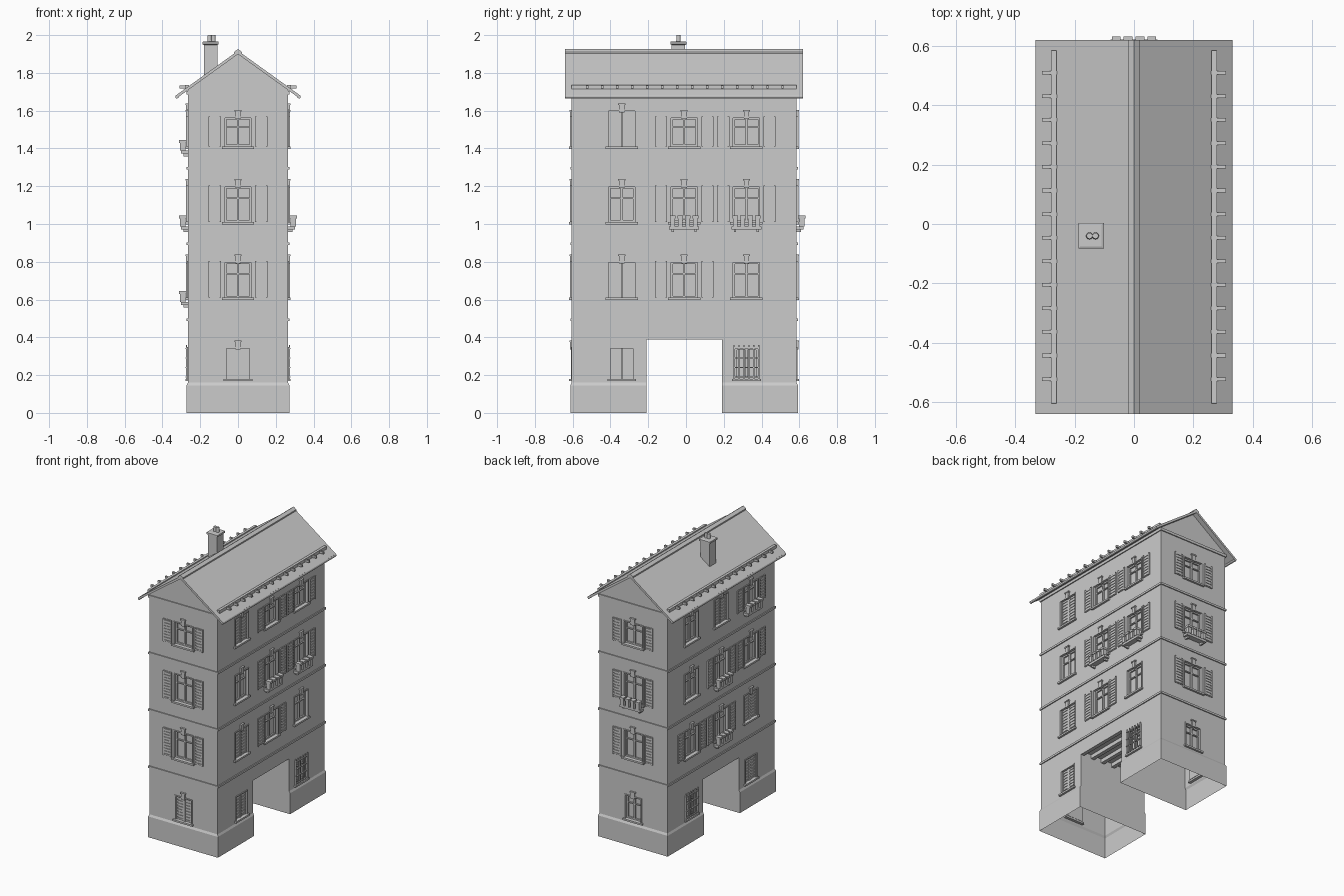
import bpy, bmesh, math
from mathutils import Matrix, Vector

if "Cube" in bpy.data.objects:
    bpy.data.objects.remove(bpy.data.objects["Cube"])

YC = -0.01                       # building centre in y
HX, HY = 0.265, 0.595            # wall half sizes
PASS = 0.20                      # passage half width


def finish(name, bm, smooth=False):
    bmesh.ops.recalc_face_normals(bm, faces=bm.faces)
    me = bpy.data.meshes.new(name)
    bm.to_mesh(me)
    bm.free()
    ob = bpy.data.objects.new(name, me)
    bpy.context.collection.objects.link(ob)
    for p in me.polygons:
        p.use_smooth = smooth
    return ob


def box(bm, M, u, d, z):
    """Box from ranges: u along the wall, d outward, z up."""
    c = Vector(((u[0] + u[1]) / 2, -(d[0] + d[1]) / 2, (z[0] + z[1]) / 2))
    s = (abs(u[1] - u[0]), abs(d[1] - d[0]), abs(z[1] - z[0]))
    bmesh.ops.create_cube(bm, size=1, matrix=M @ Matrix.Translation(c) @ Matrix.Diagonal((*s, 1)))


def loft(bm, loops, caps=False):
    """Join rectangles (x0, x1, y0, y1, z) into a skin."""
    rings = [[bm.verts.new(p) for p in ((a, c, z), (b, c, z), (b, d, z), (a, d, z))]
             for a, b, c, d, z in loops]
    for r, s in zip(rings, rings[1:]):
        for i in range(4):
            bm.faces.new((r[i], r[i - 3], s[i - 3], s[i]))
    if caps:
        bm.faces.new(rings[0])
        bm.faces.new(rings[-1])


def extrude(bm, pts, vec):
    f = bm.faces.new([bm.verts.new(p) for p in pts])
    ext = bmesh.ops.extrude_face_region(bm, geom=[f], use_keep_orig=True)
    bmesh.ops.translate(bm, vec=vec, verts=[v for v in ext["geom"] if isinstance(v, bmesh.types.BMVert)])


def wall(turns):
    """Frame of a wall: front, right, back, left for 0..3 quarter turns."""
    off = HX if turns % 2 else HY
    return (Matrix.Translation((0, YC, 0)) @ Matrix.Rotation(turns * math.pi / 2, 4, 'Z')
            @ Matrix.Translation((0, -off, 0)))


surrounds, casements, shutters, pots, grilles, cutters = (bmesh.new() for _ in range(6))


def louvre(M, u0, u1, d0, z0, z1):
    """One louvred shutter leaf."""
    box(shutters, M, (u0, u1), (d0, d0 + 0.004), (z0, z1))
    for a, b in ((u0, u0 + 0.008), (u1 - 0.008, u1)):
        box(shutters, M, (a, b), (d0, d0 + 0.009), (z0, z1))
    n = round((z1 - z0) / 0.02)
    h = (z1 - z0) / n
    for i in range(n):
        box(shutters, M, (u0, u1), (d0, d0 + 0.008), (z0 + i * h + 0.004, z0 + i * h + 0.013))


def window(turns, u, level, kind):
    M = wall(turns) @ Matrix.Translation((u, 0, 0))
    ground = level == 0
    z0, z1 = ((0.18, 0.35), (0.61, 0.805), (1.01, 1.205), (1.41, 1.605))[level]
    if level == 3 and "open" in kind:
        z1 = 1.57
    w = 0.06 if ground else 0.07
    box(cutters, M, (-w, w), (-0.022, 0.05), (z0, z1 - 0.008))
    # surround, sill and keystone
    o = w + 0.008
    for s in (-1, 1):
        box(surrounds, M, (s * w, s * o), (-0.01, 0.005), (z0, z1 - 0.008))
    box(surrounds, M, (-o, o), (-0.01, 0.005), (z1 - 0.008, z1))
    box(surrounds, M, (-o - 0.008, o + 0.008), (-0.02, 0.014), (z0 - 0.012, z0))
    if not ground or turns % 2 == 0:
        box(surrounds, M, (-0.014, 0.014), (-0.01, 0.01), (z1 - 0.015, z1 + 0.025))
        box(surrounds, M, (-0.019, 0.019), (-0.01, 0.013), (z1 + 0.025, z1 + 0.033))
    if kind == "closed":
        louvre(M, -w, -0.001, -0.014, z0, z1 - 0.008)
        louvre(M, 0.001, w, -0.014, z0, z1 - 0.008)
        return
    # casement with mullion and transom
    d, t = (-0.023, -0.012), z1 - 0.008
    for a, b in ((-w, -w + 0.01), (-0.006, 0.006), (w - 0.01, w)):
        box(casements, M, (a, b), d, (z0, t))
    k = z0 + (t - z0) * 0.66
    for a, b in ((z0, z0 + 0.01), (k, k + 0.007), (t - 0.01, t)):
        box(casements, M, (-w, w), d, (a, b))
    if "open" in kind:
        louvre(M, -0.155, -0.091, 0.001, z0, z1)
        louvre(M, 0.091, 0.155, 0.001, z0, z1)
    if "pots" in kind:
        b = z0 - 0.01
        box(pots, M, (-0.08, 0.08), (0, 0.038), (b - 0.028, b - 0.012))
        for s in (-0.06, 0.06):
            box(pots, M, (s - 0.006, s + 0.006), (0, 0.024), (b - 0.042, b - 0.028))
        for i in range(4):
            c = -0.06 + i * 0.04
            box(pots, M, (c - 0.012, c + 0.012), (0.014, 0.042), (b - 0.012, b + 0.03))
            box(pots, M, (c - 0.015, c + 0.015), (0.01, 0.047), (b + 0.03, b + 0.045))
    if kind == "grille":
        for i in range(6):
            c = -0.065 + i * 0.026
            box(grilles, M, (c - 0.003, c + 0.003), (0.004, 0.01), (0.172, 0.36))
        for i in range(4):
            c = 0.19 + i * 0.05
            box(grilles, M, (-0.07, 0.07), (0.002, 0.012), (c - 0.003, c + 0.003))


# window layout per wall: column offset -> kinds from ground to top
C = 0.33
LAYOUT = {
    (0, 0): ("closed", "open", "open", "open"),
    (2, 0): ("plain", "open", "open pots", "open"),
    (1, -C): ("closed", "closed", "plain", "closed"),
    (1, 0): (None, "open", "open pots", "open"),
    (1, C): ("grille", "plain", "open pots", "open"),
    (3, -C): ("grille", "open", "plain", "plain"),
    (3, 0): (None, "open pots", "open pots", "closed"),
    (3, C): ("closed", "closed", "open", "open pots"),
}
for (turns, u), kinds in LAYOUT.items():
    for level, kind in enumerate(kinds):
        if kind:
            window(turns, u, level, kind)
for name, bm in (("window_surrounds", surrounds), ("casements", casements), ("shutters", shutters),
                 ("flower_pots", pots), ("window_grilles", grilles)):
    finish(name, bm)

# walls with passage, window recesses cut in, open underneath
ZB = 0.16
bm = bmesh.new()
prof = [(-HY, ZB), (-PASS, ZB), (-PASS, 0.415), (PASS, 0.415), (PASS, ZB), (HY, ZB), (HY, 1.70), (-HY, 1.70)]
extrude(bm, [(-HX, y + YC, z) for y, z in prof], (2 * HX, 0, 0))
walls = finish("walls", bm)
cutter = finish("recess_cutter", cutters)
cutter.hide_render = True
mod = walls.modifiers.new("recesses", 'BOOLEAN')
mod.operation, mod.solver, mod.object = 'DIFFERENCE', 'EXACT', cutter
cut = bpy.data.meshes.new_from_object(walls.evaluated_get(bpy.context.evaluated_depsgraph_get()))
walls.modifiers.clear()
walls.data = cut
bpy.data.objects.remove(cutter)
bm = bmesh.new()
bm.from_mesh(cut)
bmesh.ops.delete(bm, geom=[f for f in bm.faces if all(abs(v.co.z - ZB) < 1e-4 for v in f.verts)],
                 context='FACES')
bm.to_mesh(cut)
bm.free()

# plinth under both legs
bm = bmesh.new()
for s in (-1, 1):
    loops = []
    for e, z in ((0.007, 0), (0.007, ZB - 0.014), (0, ZB)):
        y0, y1 = sorted((YC + s * PASS, YC + s * (HY + e)))
        loops.append((-HX - e, HX + e, y0, y1, z))
    loft(bm, loops)
finish("plinth", bm)

# string courses and cornice
bm = bmesh.new()
for z, h in ((0.487, 0.014), (0.888, 0.014), (1.288, 0.014), (1.685, 0.018)):
    loft(bm, [(-HX - e, HX + e, YC - HY - e, YC + HY + e, k)
              for e, k in ((0, z), (0.007, z), (0.007, z + h), (0, z + h))])
finish("string_courses", bm)

# passage ceiling beams
bm = bmesh.new()
for i in range(7):
    x = -0.252 + i * 0.084
    box(bm, Matrix(), (x - 0.013, x + 0.013), (-YC - PASS, -YC + PASS), (0.388, 0.416))
finish("passage_beams", bm)

# gable and roof
bm = bmesh.new()
extrude(bm, [(-HX, YC - HY, 1.70), (HX, YC - HY, 1.70), (HX, YC - HY, 1.71), (0, YC - HY, 1.9),
             (-HX, YC - HY, 1.71)], (0, 2 * HY, 0))
finish("gables", bm)


def chevron(name, half, top, thick, y0, y1, slope=0.718):
    bm = bmesh.new()
    e = top - half * slope
    extrude(bm, [(0, y0, top), (half, y0, e), (half, y0, e - thick), (0, y0, top - thick),
                 (-half, y0, e - thick), (-half, y0, e)], (0, y1 - y0, 0))
    finish(name, bm)


chevron("roof", 0.328, 1.917, 0.018, YC - 0.63, YC + 0.63)
chevron("ridge_cap", 0.02, 1.926, 0.014, YC - 0.63, YC + 0.63)

# eave rails, rafter ends and gutters
rails, gutters = bmesh.new(), bmesh.new()
for s in (-1, 1):
    box(rails, Matrix(), (s * 0.262, s * 0.28), (-YC - HY, -YC + HY), (1.71, 1.737))
    for i in range(14):
        y = -0.523 + i * 0.0795
        box(rails, Matrix(), (s * 0.26, s * 0.31), (-y - 0.006, -y + 0.006), (1.718, 1.733))
    bmesh.ops.create_cone(gutters, cap_ends=True, segments=12, radius1=0.009, radius2=0.009, depth=1.26,
                          matrix=Matrix.Translation((s * 0.323, YC, 1.674)) @ Matrix.Rotation(math.pi / 2, 4, 'X'))
finish("rafter_ends", rails)
finish("gutters", gutters)

# chimney with cap and two flues
bm = bmesh.new()
cx, cy = -0.145, -0.04
loft(bm, [(cx - r, cx + r, cy - r, cy + r, z) for r, z in
          ((0.036, 1.75), (0.036, 1.948), (0.043, 1.952), (0.043, 1.964), (0.036, 1.967))], caps=True)
finish("chimney", bm)
bm = bmesh.new()
for s in (-1, 1):
    bmesh.ops.create_cone(bm, cap_ends=True, segments=12, radius1=0.012, radius2=0.01, depth=0.036,
                          matrix=Matrix.Translation((cx + 0.005 + s * 0.01, cy, 1.982)))
finish("chimney_flues", bm)
